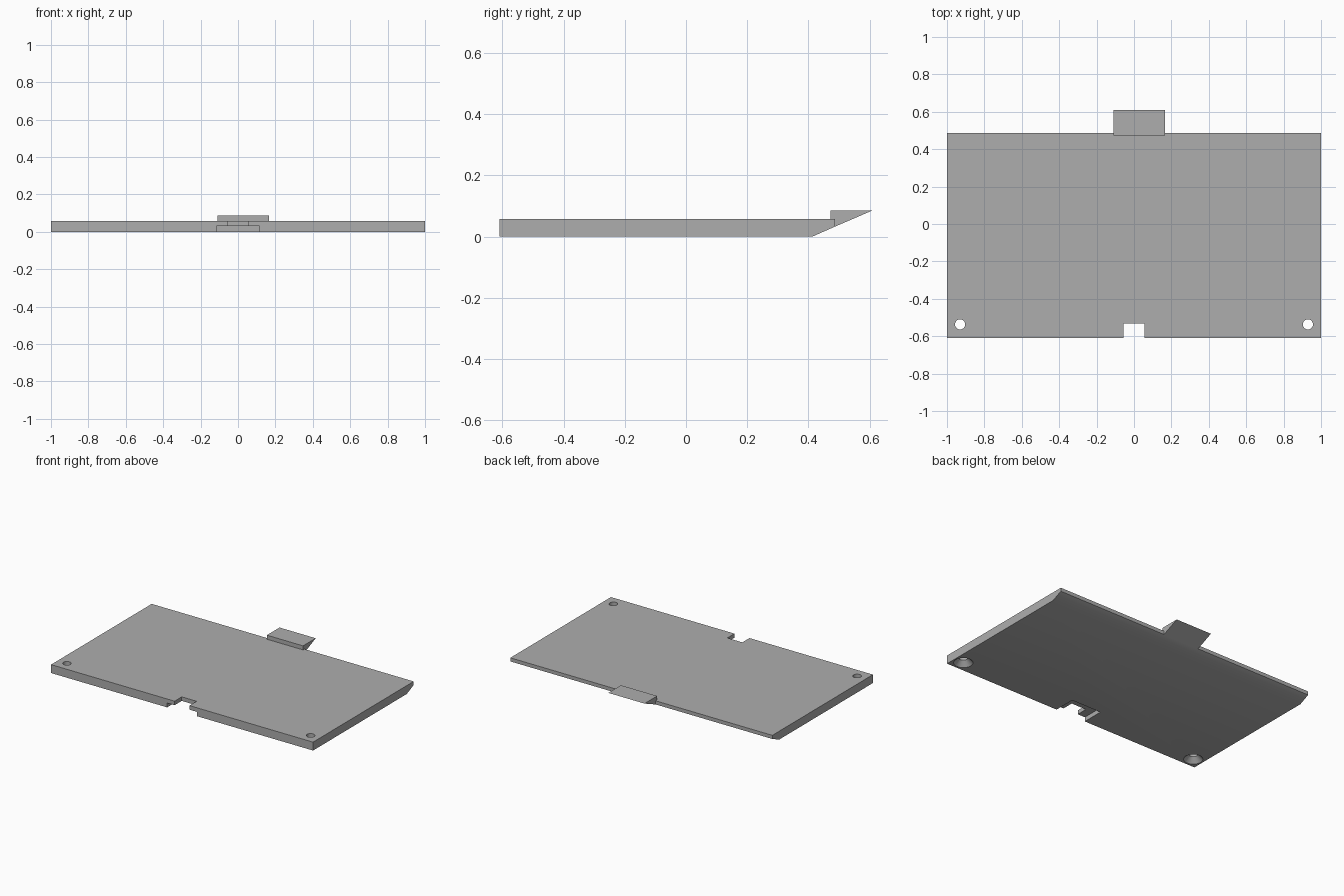
import bpy, bmesh, math
from mathutils import Matrix

cube = bpy.data.objects.get("Cube")
if cube:
    bpy.data.objects.remove(cube, do_unlink=True)

grey = bpy.data.materials.new("plain_grey")
grey.use_nodes = True
grey.diffuse_color = (0.42, 0.42, 0.42, 1)
grey.node_tree.nodes["Principled BSDF"].inputs["Base Color"].default_value = (0.42, 0.42, 0.42, 1)


def finish(name, bm):
    bmesh.ops.recalc_face_normals(bm, faces=bm.faces)
    mesh = bpy.data.meshes.new(name)
    bm.to_mesh(mesh)
    bm.free()
    mesh.materials.append(grey)
    obj = bpy.data.objects.new(name, mesh)
    bpy.context.collection.objects.link(obj)
    return obj


def extrude_x(name, profile, x0, x1):
    """Extrude a (y, z) profile from x0 to x1."""
    bm = bmesh.new()
    face = bm.faces.new([bm.verts.new((x0, y, z)) for y, z in profile])
    geom = bmesh.ops.extrude_face_region(bm, geom=[face])["geom"]
    verts = [v for v in geom if isinstance(v, bmesh.types.BMVert)]
    bmesh.ops.translate(bm, verts=verts, vec=(x1 - x0, 0, 0))
    return finish(name, bm)


def box(name, half_x, y0, y1, z0, z1):
    return extrude_x(name, [(y0, z0), (y1, z0), (y1, z1), (y0, z1)], -half_x, half_x)


def cone(name, x, y, z0, z1, r0, r1):
    bm = bmesh.new()
    bmesh.ops.create_cone(bm, cap_ends=True, segments=32, radius1=r0, radius2=r1,
                          depth=z1 - z0, matrix=Matrix.Translation((x, y, (z0 + z1) / 2)))
    return finish(name, bm)


def cut(obj, cutter):
    mod = obj.modifiers.new("cut", 'BOOLEAN')
    mod.operation = 'DIFFERENCE'
    mod.solver = 'EXACT'
    mod.object = cutter
    graph = bpy.context.evaluated_depsgraph_get()
    mesh = bpy.data.meshes.new_from_object(obj.evaluated_get(graph))
    obj.modifiers.clear()
    obj.data = mesh
    bpy.data.objects.remove(cutter, do_unlink=True)


# Plate with a bevelled lower back edge
FRONT, BACK, TOP = -0.61, 0.487, 0.058
plate = extrude_x("cover_plate", [(FRONT, 0), (0.412, 0), (BACK, 0.033), (BACK, TOP), (FRONT, TOP)], -1, 1)

# Stepped front notch: narrow slot through the plate, wide recess underneath
cut(plate, box("slot_cutter", 0.057, -0.7, -0.532, -0.1, 0.2))
cut(plate, box("recess_cutter", 0.114, -0.7, -0.46, -0.1, 0.03))

# Countersunk screw holes in the front corners
for x in (-0.93, 0.93):
    cut(plate, cone("hole_cutter", x, -0.537, -0.1, 0.2, 0.027, 0.027))
    cut(plate, cone("countersink_cutter", x, -0.537, -0.01, 0.035, 0.07, 0.026))

# Wedge-shaped latch tab, its underside continuing the back bevel
extrude_x("latch_tab", [(0.472, 0.05), (BACK, 0.033), (0.61, 0.086), (0.472, 0.086)], -0.11, 0.166)

# Round hole walls shade smoothly, all other edges stay sharp
bpy.ops.object.select_all(action='DESELECT')
plate.select_set(True)
bpy.context.view_layer.objects.active = plate
bpy.ops.object.shade_smooth_by_angle(angle=math.radians(25))
